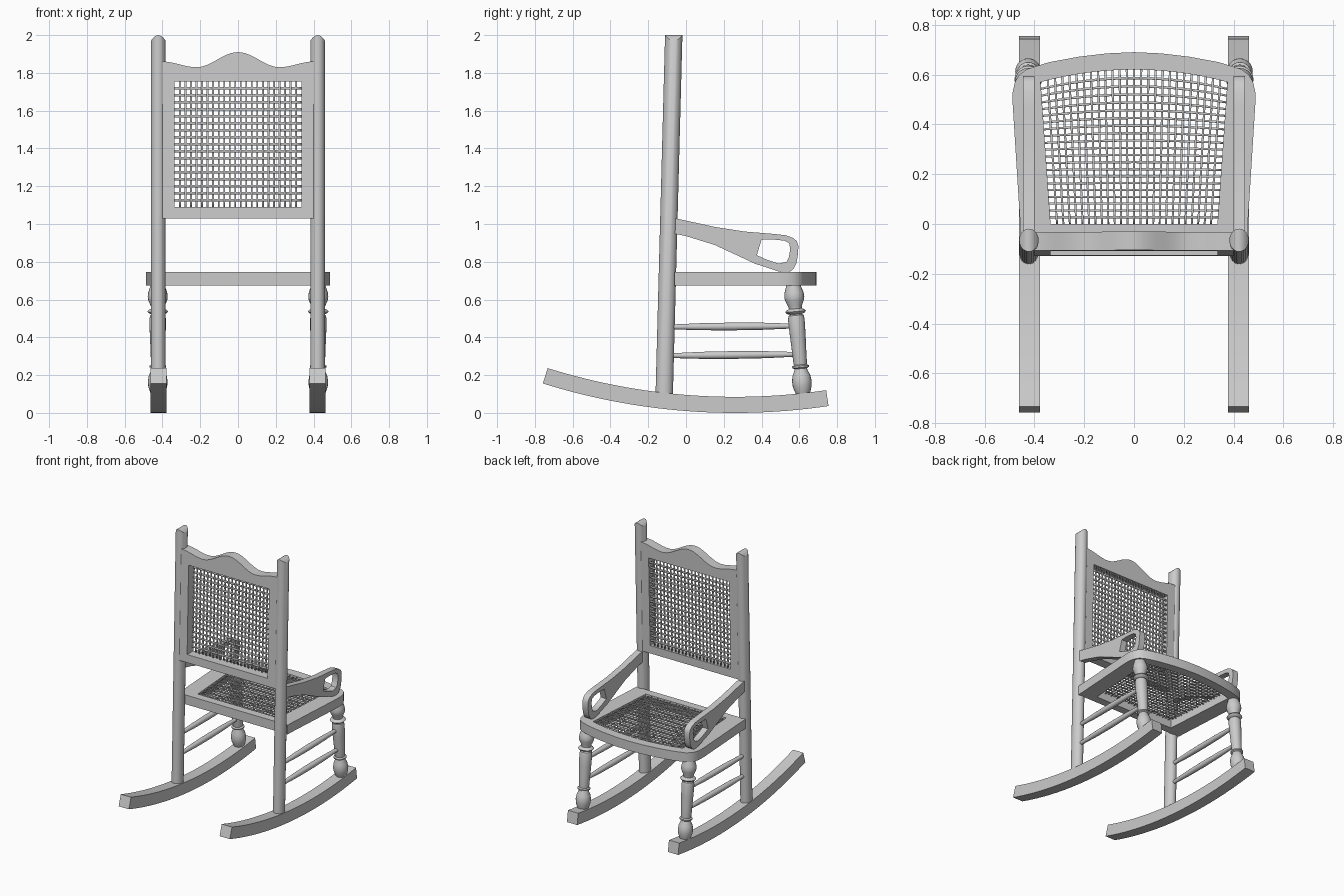
import bpy, bmesh, math
from mathutils import Matrix, Vector

if "Cube" in bpy.data.objects:
    bpy.data.objects.remove(bpy.data.objects["Cube"])

SIDE = Matrix(((0, 0, 1, 0), (1, 0, 0, 0), (0, 1, 0, 0), (0, 0, 0, 1)))  # drawn in y,z; thick in x
TILT = 0.0265                                                            # lean of the back


def finish(name, mesh, mirror=False, solid=0):
    bm = bmesh.new()
    bm.from_mesh(mesh)
    bmesh.ops.remove_doubles(bm, verts=bm.verts, dist=1e-5)
    bmesh.ops.recalc_face_normals(bm, faces=bm.faces)
    bm.to_mesh(mesh)
    bm.free()
    ob = bpy.data.objects.new(name, mesh)
    bpy.context.collection.objects.link(ob)
    bpy.ops.object.select_all(action='DESELECT')
    ob.select_set(True)
    bpy.context.view_layer.objects.active = ob
    bpy.ops.object.shade_smooth_by_angle(angle=math.radians(35))
    if solid:
        m = ob.modifiers.new("Solidify", 'SOLIDIFY')
        m.thickness, m.offset = solid, 0
    if mirror:
        ob.modifiers.new("Mirror", 'MIRROR')
    return ob


def board(name, loops, thick, matrix, mirror=False):
    """Flat board from an outline and optional hole outlines."""
    cu = bpy.data.curves.new(name, 'CURVE')
    cu.dimensions, cu.fill_mode, cu.extrude = '2D', 'BOTH', thick / 2
    for loop in loops:
        sp = cu.splines.new('POLY')
        sp.points.add(len(loop) - 1)
        for p, (a, b) in zip(sp.points, loop):
            p.co = (a, b, 0, 1)
        sp.use_cyclic_u = True
    tmp = bpy.data.objects.new("tmp", cu)
    bpy.context.collection.objects.link(tmp)
    bpy.context.view_layer.update()
    dg = bpy.context.evaluated_depsgraph_get()
    mesh = bpy.data.meshes.new_from_object(tmp.evaluated_get(dg))
    bpy.data.objects.remove(tmp)
    mesh.transform(matrix)
    mesh.name = name
    return finish(name, mesh, mirror)


def turned(name, a, b, profile, sides=20):
    """Lathe a (position 0..1, radius) profile along the line a-b."""
    a, b = Vector(a), Vector(b)
    rot = (b - a).to_track_quat('Z', 'Y')
    bm = bmesh.new()
    rings = []
    for t, r in profile:
        rings.append([bm.verts.new(a.lerp(b, t) + rot @ Vector(
            (r * math.cos(2 * math.pi * k / sides), r * math.sin(2 * math.pi * k / sides), 0)))
            for k in range(sides)])
    for lo, hi in zip(rings, rings[1:]):
        for k in range(sides):
            bm.faces.new((lo[k - 1], lo[k], hi[k], hi[k - 1]))
    bm.faces.new(rings[0])
    bm.faces.new(rings[-1])
    mesh = bpy.data.meshes.new(name)
    bm.to_mesh(mesh)
    bm.free()
    return finish(name, mesh, True)


def cane(name, f, cols, rows, width, lift, thick):
    """Woven strips over the patch f(u, v); lift is the over/under offset."""
    bm = bmesh.new()
    for n, m, flip in ((cols, rows, False), (rows, cols, True)):
        for i in range(1, n):
            prev = None
            for j in range(m + 1):
                s, t, h = i / n, j / m, width / n / 2
                w = lift * (-1) ** (i + j + flip)
                pair = [bm.verts.new(f(t, q, w) if flip else f(q, t, w)) for q in (s - h, s + h)]
                if prev:
                    bm.faces.new((prev[0], prev[1], pair[1], pair[0]))
                prev = pair
    mesh = bpy.data.meshes.new(name)
    bm.to_mesh(mesh)
    bm.free()
    return finish(name, mesh, solid=thick)


# rockers
R, Y0 = 3.4, 0.26
arc = [-0.304 + 0.45 * i / 28 for i in range(29)]
low = [(Y0 + R * math.sin(a), R - R * math.cos(a)) for a in arc]
top = [(Y0 + (R - 0.085) * math.sin(a), R - (R - 0.085) * math.cos(a)) for a in arc]
board("rockers", [low + top[::-1]], 0.085, Matrix.Translation((0.42, 0, 0)) @ SIDE, True)

# back posts with a rounded-over top
bm = bmesh.new()
N = 24
ang = [2 * math.pi * k / N for k in range(N)]
back_y = lambda z: -0.115 + (z - 0.11) * TILT
lo = [bm.verts.new((0.422 + 0.039 * math.cos(a), back_y(0.09) + 0.046 * math.sin(a), 0.09)) for a in ang]
hi = [bm.verts.new((0.422 + 0.039 * math.cos(a), back_y(2) + 0.046 * math.sin(a),
                    2 - 0.03 * math.cos(a) ** 2)) for a in ang]
for k in range(N):
    bm.faces.new((lo[k - 1], lo[k], hi[k], hi[k - 1]))
bm.faces.new(lo)
for k in range(N // 2):
    quad = [hi[k], hi[k + 1], hi[(N - k - 1) % N], hi[(N - k) % N]]
    bm.faces.new(list(dict.fromkeys(quad)))
me = bpy.data.meshes.new("back_posts")
bm.to_mesh(me)
bm.free()
finish("back_posts", me, True)


# back frame with a scalloped crest
def crest(x):
    x = abs(x)
    if x < 0.22:
        return 1.83 + 0.04 * (1 + math.cos(math.pi * x / 0.22))
    return 1.83 + 0.015 * (1 - math.cos(math.pi * (x - 0.22) / 0.18))


xs = [0.4 - 0.8 * i / 40 for i in range(41)]
lean = Matrix(((1, 0, 0, 0), (0, TILT, -1, back_y(0)), (0, 1, 0, 0), (0, 0, 0, 1)))
outline = [(-0.4, 1.03), (0.4, 1.03)] + [(x, crest(x)) for x in xs]
opening = [(-0.335, 1.09), (0.335, 1.09), (0.335, 1.755), (-0.335, 1.755)]
board("back_frame", [outline, opening], 0.075, lean)

# back cane
cane("back_cane", lambda u, v, w: lean @ Vector((-0.335 + 0.67 * u, 1.09 + 0.665 * v, w - 0.025)),
     23, 18, 0.36, 0.003, 0.005)


# seat frame, bowed at the front
def seat_map(u, v, w):
    s = 2 * u - 1
    return Vector((s * (0.335 + 0.04 * v), 0.57 * v + 0.05 * (1 - s * s) * v ** 3, 0.733 + w))


half = [(0.455, -0.06), (0.457, 0), (0.487, 0.48), (0.487, 0.53), (0.478, 0.57), (0.46, 0.6),
        (0.43, 0.622), (0.34, 0.65), (0.22, 0.672), (0.11, 0.685)]
outline = half + [(0, 0.69)] + [(-x, y) for x, y in half[::-1]]
opening = [seat_map(0, 0, 0).xy, seat_map(1, 0, 0).xy] + [seat_map(1 - i / 20, 1, 0).xy for i in range(21)]
board("seat_frame", [outline, opening], 0.07, Matrix.Translation((0, 0, 0.71)))

# seat cane
cane("seat_cane", seat_map, 26, 21, 0.3, 0.003, 0.005)

# arms with a hand opening
arm = [(-0.07, 1.033), (0, 1.018), (0.15, 0.985), (0.31, 0.96), (0.47, 0.947), (0.53, 0.94), (0.566, 0.926),
       (0.586, 0.91), (0.595, 0.885), (0.593, 0.84), (0.585, 0.795), (0.57, 0.763), (0.55, 0.747),
       (0.52, 0.743), (0.487, 0.75), (0.365, 0.79), (0.15, 0.89), (0, 0.936), (-0.07, 0.95)]
grip = [(0.40, 0.917), (0.46, 0.918), (0.52, 0.912), (0.545, 0.9), (0.552, 0.87), (0.545, 0.825),
        (0.532, 0.8), (0.49, 0.79), (0.43, 0.81), (0.375, 0.835)]
board("arms", [arm, grip], 0.047, Matrix.Translation((0.423, 0, 0)) @ SIDE, True)

# turned front legs
leg = [(0, 0.034), (0.03, 0.04), (0.08, 0.05), (0.13, 0.052), (0.18, 0.047), (0.22, 0.036), (0.24, 0.033),
       (0.25, 0.044), (0.265, 0.044), (0.275, 0.034), (0.3, 0.036), (0.4, 0.038), (0.55, 0.042), (0.68, 0.044),
       (0.715, 0.04), (0.725, 0.032), (0.735, 0.048), (0.75, 0.055), (0.765, 0.048), (0.775, 0.034),
       (0.8, 0.037), (0.85, 0.05), (0.88, 0.053), (0.92, 0.05), (0.97, 0.04), (1, 0.036)]
turned("front_legs", (0.425, 0.62, 0.092), (0.425, 0.567, 0.685), leg)

# side stretchers
rod = [(0, 0.013), (0.1, 0.015), (0.25, 0.019), (0.5, 0.021), (0.75, 0.019), (0.9, 0.015), (1, 0.013)]
turned("upper_stretchers", (0.422, -0.09, 0.455), (0.422, 0.58, 0.46), rod, 14)
turned("lower_stretchers", (0.422, -0.09, 0.303), (0.422, 0.59, 0.31), rod, 14)
